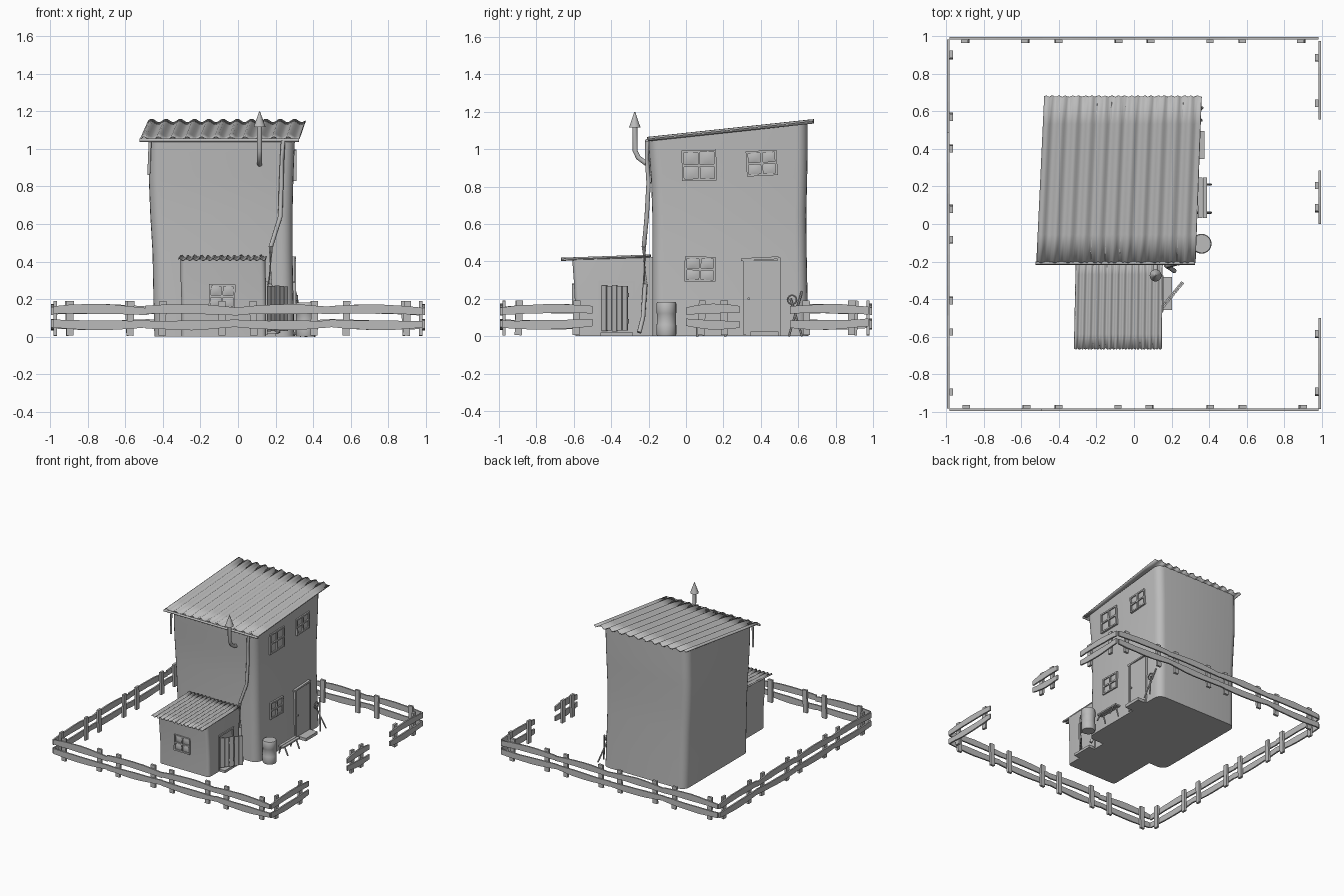
import bpy, bmesh, math, random
from mathutils import Matrix, Vector

random.seed(4)
cube = bpy.data.objects.get("Cube")
if cube:
    bpy.data.objects.remove(cube, do_unlink=True)

grey = bpy.data.materials.new("plain grey")
grey.use_nodes = True
colour = (0.5, 0.5, 0.5, 1)
grey.diffuse_color = colour
grey.node_tree.nodes["Principled BSDF"].inputs["Base Color"].default_value = colour


def finish(name, bm, smooth=None):
    bmesh.ops.recalc_face_normals(bm, faces=bm.faces[:])
    me = bpy.data.meshes.new(name)
    bm.to_mesh(me)
    bm.free()
    me.materials.append(grey)
    ob = bpy.data.objects.new(name, me)
    bpy.context.collection.objects.link(ob)
    if smooth:
        bpy.ops.object.select_all(action='DESELECT')
        ob.select_set(True)
        bpy.context.view_layer.objects.active = ob
        bpy.ops.object.shade_smooth_by_angle(angle=math.radians(smooth))
    return ob


def add_box(bm, centre, size, frame=Matrix()):
    m = frame @ Matrix.Translation(centre) @ Matrix.Diagonal((*size, 1))
    bmesh.ops.create_cube(bm, size=1, matrix=m)


def skin(bm, rings):
    """Join closed rings of points into a capped solid."""
    loops = [[bm.verts.new(p) for p in ring] for ring in rings]
    n = len(loops[0])
    for a, b in zip(loops, loops[1:]):
        for i in range(n):
            bm.faces.new((a[i], a[(i + 1) % n], b[(i + 1) % n], b[i]))
    bm.faces.new(loops[0])
    bm.faces.new(loops[-1])


def add_tube(bm, path, radii, sides=10):
    pts = [Vector(p) for p in path]
    rings = []
    for i, p in enumerate(pts):
        d = (pts[min(i + 1, len(pts) - 1)] - pts[max(i - 1, 0)]).normalized()
        q = d.to_track_quat('Z', 'Y')
        r = radii[i] if isinstance(radii, (list, tuple)) else radii
        rings.append([p + q @ Vector((r * math.cos(t), r * math.sin(t), 0))
                      for t in (2 * math.pi * k / sides for k in range(sides))])
    skin(bm, rings)


def tube(name, path, radii, sides=10):
    bm = bmesh.new()
    add_tube(bm, path, radii, sides)
    return finish(name, bm, 40)


def rounded_outline(x0, x1, y0, y1, r):
    pts = []
    corners = ((x1 - r, y1 - r), (x0 + r, y1 - r), (x0 + r, y0 + r), (x1 - r, y0 + r))
    for k, (cx, cy) in enumerate(corners):
        for s in range(6):
            t = math.pi / 2 * (k + s / 5)
            pts.append((cx + r * math.cos(t), cy + r * math.sin(t)))
    return pts


def walls(name, levels, r, top):
    """Bulging walls; the last level follows the sloping roof."""
    rings = []
    for i, (z, *rect) in enumerate(levels):
        last = i == len(levels) - 1
        rings.append([(x, y, top(y) if last else z) for x, y in rounded_outline(*rect, r)])
    bm = bmesh.new()
    skin(bm, rings)
    return finish(name, bm, 45)


def main_top(y):
    return 1.048 + 0.107 * (y + 0.2)


def annex_top(y):
    return 0.408 + 0.035 * (y + 0.66)


walls("house_walls", [
    (0, -.445, .30, -.18, .655), (.2, -.45, .295, -.18, .65),
    (.45, -.455, .29, -.18, .645), (.65, -.467, .29, -.18, .643),
    (.85, -.475, .295, -.187, .648), (.98, -.472, .30, -.197, .65),
    (1.05, -.47, .303, -.2, .65)], 0.06, main_top)
walls("annex_walls", [
    (0, -.30, .15, -.59, -.12), (.15, -.30, .15, -.592, -.12),
    (.3, -.305, .148, -.60, -.12), (.4, -.305, .145, -.608, -.12)], 0.025, annex_top)


# Corrugated roof sheets
def corrugated(name, front, back, top, waves, amp):
    bm = bmesh.new()
    n, rows = waves * 8, 6
    grid = []
    for j in range(rows + 1):
        f = j / rows
        a, b, y = (p + (q - p) * f for p, q in zip(front, back))
        grid.append([bm.verts.new((a + (b - a) * i / n, y + 0.004 * math.sin(i * 1.7),
                     top(y) + amp * (1 + math.sin(2 * math.pi * i / 8)))) for i in range(n + 1)])
    for r0, r1 in zip(grid, grid[1:]):
        for i in range(n):
            bm.faces.new((r0[i], r0[i + 1], r1[i + 1], r1[i]))
    ob = finish(name, bm, 60)
    mod = ob.modifiers.new("thickness", 'SOLIDIFY')
    mod.thickness = 0.005
    return ob


corrugated("main_roof", (-.52, .325, -.205), (-.478, .358, .68), main_top, 11, 0.009)
corrugated("annex_roof", (-.32, .145, -.665), (-.31, .15, -.19), annex_top, 13, 0.006)
tube("roof_gutter", [(-.525, -.208, 1.046), (.325, -.208, 1.046)], 0.009)

# Pipes on the front wall
tube("drain_pipe", [(.24, -.208, 1.045), (.235, -.208, .95), (.23, -.2, .82), (.225, -.21, .64),
                    (.175, -.225, .48), (.17, -.218, .28), (.185, -.23, .1), (.215, -.25, .02)], 0.012)
tube("corner_pipe", [(-.468, -.195, 1.04), (-.475, -.19, .86)], 0.008)
tube("chimney_pipe", [(.115, -.17, .915), (.115, -.215, .925), (.115, -.255, .955),
                      (.115, -.272, .99), (.115, -.274, 1.13)], 0.014)
tube("chimney_cap", [(.115, -.274, 1.115), (.115, -.274, 1.2)], [0.032, 0.002], 14)


# Wall frames: local x runs along the wall, y up, z outwards
def side_frame(y, z, x=0.293):
    return Matrix(((0, 0, 1, x), (1, 0, 0, y), (0, 1, 0, z), (0, 0, 0, 1)))


def front_frame(x, z, y):
    return Matrix(((1, 0, 0, x), (0, 0, -1, y), (0, 1, 0, z), (0, 0, 0, 1)))


def window(name, frame, w, h, tilt):
    frame = frame @ Matrix.Rotation(math.radians(tilt), 4, 'Z')
    bar = 0.012
    bm = bmesh.new()
    for s in (-1, 0, 1):
        add_box(bm, (s * (w - bar) / 2, 0, 0.004), (bar, h, 0.018), frame)
        add_box(bm, (0, s * (h - bar) / 2, 0.004), (w, bar, 0.017), frame)
    finish(name + "_frame", bm)
    # Softly domed panes
    bm = bmesh.new()
    for sx in (-1, 1):
        for sy in (-1, 1):
            m = frame @ Matrix.Translation((sx * w / 4, sy * h / 4, 0.001)) \
                @ Matrix.Diagonal((w / 4, h / 4, 0.007, 1))
            pane = bmesh.ops.create_grid(bm, x_segments=6, y_segments=6, size=1)
            for v in pane["verts"]:
                v.co.z = (1 - v.co.x ** 2) * (1 - v.co.y ** 2)
                v.co = m @ v.co
    finish(name + "_panes", bm, 60)


window("upper_front_window", side_frame(.07, .913, .298), .185, .165, 1)
window("upper_back_window", side_frame(.405, .925, .298), .165, .135, 3)
window("lower_window", side_frame(.075, .358, .291), .165, .135, -1)
window("annex_window", front_frame(-.085, .215, -.597), .14, .13, -1)

# House door with frame, knob and step
bm = bmesh.new()
door = side_frame(.405, .21, .293)
add_box(bm, (0, -.005, 0.004), (.17, .4, .014), door)
for s in (-1, 1):
    add_box(bm, (s * .093, 0, 0.006), (.015, .41 + s * .01, .022), door)
add_box(bm, (0, .205, 0.006), (.2, .014, .022), door @ Matrix.Rotation(.05, 4, 'Z'))
finish("house_door", bm)
tube("door_knob", [(.3, .335, .2), (.315, .335, .2)], 0.007)
bm = bmesh.new()
add_box(bm, (.335, .42, .012), (.08, .15, .024))
finish("door_step", bm)

# Annex doorway, open plank door and step
bm = bmesh.new()
hinge, tip = Vector((.15, -.45, 0)), Vector((.265, -.31, 0))
swing = Matrix.Translation(hinge) @ Matrix.Rotation(math.atan2(tip.y - hinge.y, tip.x - hinge.x), 4, 'Z')
for k in range(5):
    add_box(bm, (.018 + .036 * k, 0, .15), (.031, .01, .25 + random.uniform(-.015, .015)), swing)
for z in (.08, .22):
    add_box(bm, (.09, .009, z), (.175, .008, .022), swing)
finish("plank_door", bm)
bm = bmesh.new()
hole = side_frame(-.37, .15, .148)
for s in (-1, 1):
    add_box(bm, (s * .09, 0, 0), (.014, .28, .016), hole)
add_box(bm, (0, .14, 0), (.194, .014, .016), hole)
finish("annex_door_frame", bm)
bm = bmesh.new()
add_box(bm, (.172, -.37, .01), (.06, .175, .02))
finish("annex_step", bm)

# Barrel beside the wall
tube("barrel", [(.36, -.105, z) for z in (0, .01, .06, .065, .12, .125, .175, .182)],
     [.049, .053, .053, .051, .051, .053, .053, .049], 20)

# Low bench with splayed legs
bm = bmesh.new()
for x in (.352, .378):
    add_box(bm, (x, .14, .07), (.023, .215, .012))
for y in (.06, .21):
    for x0, x1 in ((.35, .33), (.38, .41)):
        add_tube(bm, [(x0, y, .068), (x1, y, 0)], .006, 6)
finish("bench", bm)

# Tools leaning by the back corner
tube("leaning_pole", [(.36, .55, 0), (.305, .62, .24)], .006, 6)
tube("leaning_handle", [(.365, .62, 0), (.305, .56, .2)], .006, 6)
ring = [(.315, .567 + .024 * math.cos(t), .195 + .024 * math.sin(t))
        for t in (2 * math.pi * k / 16 for k in range(17))]
tube("tool_ring", ring, .005, 6)


# Fence: each panel has two warped rails and two inner posts
def fence_panel(name, frame, centre, length, post_gap):
    bm = bmesh.new()
    for z, bow in ((.065, .008), (.143, -.009)):
        tilt = random.uniform(-.006, .006)
        rings = []
        for i in range(7):
            f = i / 6 * 2 - 1
            x = centre + f * length / 2
            mid = z + tilt * f + bow * (f * f - .5)
            h = .026 - .006 * abs(f) + random.uniform(-.002, .002)
            rings.append([frame @ Vector((x, -.988 + dy, mid + dz))
                          for dy, dz in ((-.006, -h), (.006, -h), (.006, h), (-.006, h))])
        skin(bm, rings)
    for s in (-1, 1):
        lean = frame @ Matrix.Translation((centre + s * post_gap / 2, -.973, 0)) \
            @ Matrix.Rotation(random.uniform(-.05, .05), 4, 'Y')
        add_box(bm, (0, 0, .098), (.038, .018, .185), lean)
    finish(name, bm)


for side, angle in (("front", 0), ("back", 180), ("left_out", -90)):
    turn = Matrix.Rotation(math.radians(angle), 4, 'Z')
    for k in range(4):
        fence_panel(f"{side}_fence_{k + 1}", turn, (k - 1.5) * .49, .495, .32)
gate_side = Matrix.Rotation(math.radians(90), 4, 'Z')
for k, (y0, y1, gap) in enumerate(((-.985, -.5, .31), (0, .285, .125), (.555, .975, .24))):
    fence_panel(f"gate_side_fence_{k + 1}", gate_side, (y0 + y1) / 2, y1 - y0, gap)
